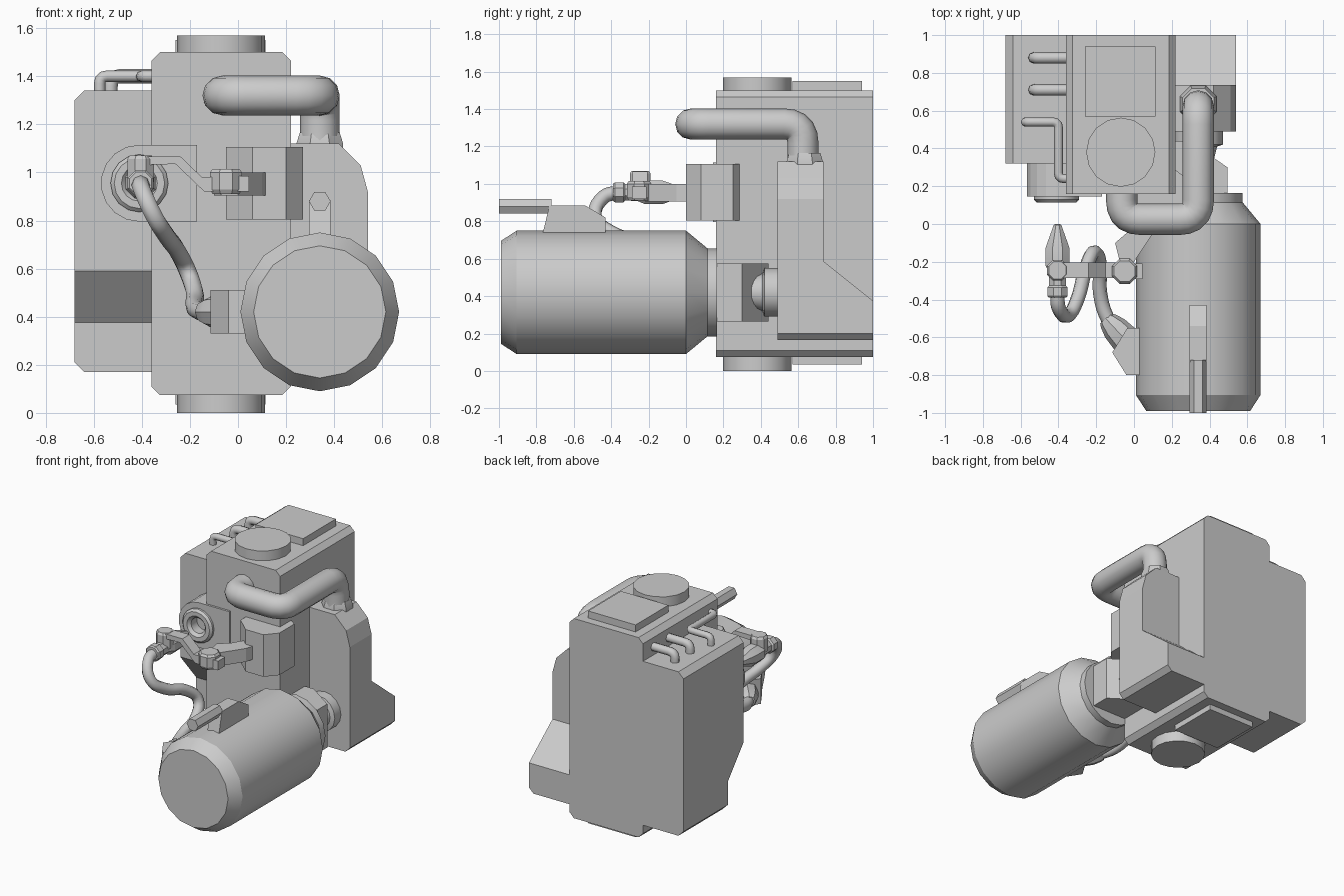
import bpy, bmesh
from math import sin, cos, tan, pi, radians
from mathutils import Vector

if "Cube" in bpy.data.objects:
    bpy.data.objects.remove(bpy.data.objects["Cube"])


def finish(name, bm, smooth=None):
    bmesh.ops.recalc_face_normals(bm, faces=bm.faces)
    me = bpy.data.meshes.new(name)
    bm.to_mesh(me)
    bm.free()
    ob = bpy.data.objects.new(name, me)
    bpy.context.collection.objects.link(ob)
    if smooth:
        shade(ob, smooth)
    return ob


def shade(ob, angle):
    bpy.ops.object.select_all(action='DESELECT')
    ob.select_set(True)
    bpy.context.view_layer.objects.active = ob
    bpy.ops.object.shade_smooth_by_angle(angle=radians(angle))


def prism(name, pts, axis, a, b):
    """Extrude a 2D profile along an axis from a to b."""
    place = {'x': lambda u, v, t: (t, u, v),
             'y': lambda u, v, t: (u, t, v),
             'z': lambda u, v, t: (u, v, t)}[axis]
    bm = bmesh.new()
    r0, r1 = [[bm.verts.new(place(u, v, t)) for u, v in pts] for t in (a, b)]
    n = len(pts)
    bm.faces.new(r0)
    bm.faces.new(r1[::-1])
    for i in range(n):
        j = (i + 1) % n
        bm.faces.new((r0[i], r0[j], r1[j], r1[i]))
    return finish(name, bm)


def box(name, x, y, z):
    return prism(name, [(x[0], y[0]), (x[1], y[0]), (x[1], y[1]), (x[0], y[1])], 'z', *z)


def lathe(name, origin, direction, profile, n=16, smooth=30, turn=0.0):
    """Turn (distance, radius) pairs around a direction, capped at both ends."""
    q = Vector(direction).to_track_quat('Z', 'Y')
    o = Vector(origin)
    bm = bmesh.new()
    rings = [[bm.verts.new(o + q @ Vector((r * cos(2 * pi * (i + turn) / n), r * sin(2 * pi * (i + turn) / n), d)))
              for i in range(n)] for d, r in profile]
    for a, b in zip(rings, rings[1:]):
        for i in range(n):
            j = (i + 1) % n
            bm.faces.new((a[i], a[j], b[j], b[i]))
    bm.faces.new(rings[0])
    bm.faces.new(rings[-1])
    return finish(name, bm, smooth)


def fillet(pts, rad, steps=5):
    """Round the inner corners of a path."""
    pts = [Vector(p) for p in pts]
    out = [pts[0]]
    for a, p, b in zip(pts, pts[1:], pts[2:]):
        s, e = p + (a - p).normalized() * rad, p + (b - p).normalized() * rad
        for i in range(steps + 1):
            t = i / steps
            out.append(s * (1 - t) ** 2 + p * 2 * t * (1 - t) + e * t * t)
    return out + [pts[-1]]


def tube(name, pts, r, kind='POLY', res=2):
    cu = bpy.data.curves.new(name, 'CURVE')
    cu.dimensions = '3D'
    cu.bevel_depth, cu.bevel_resolution, cu.use_fill_caps = r, res, True
    sp = cu.splines.new(kind)
    if kind == 'BEZIER':
        sp.bezier_points.add(len(pts) - 1)
        sp.resolution_u = 5
        for bp, p in zip(sp.bezier_points, pts):
            bp.co = p
            bp.handle_left_type = bp.handle_right_type = 'AUTO'
    else:
        sp.points.add(len(pts) - 1)
        for pt, p in zip(sp.points, pts):
            pt.co = (*p, 1)
    ob = bpy.data.objects.new(name, cu)
    bpy.context.collection.objects.link(ob)
    bpy.ops.object.select_all(action='DESELECT')
    ob.select_set(True)
    bpy.context.view_layer.objects.active = ob
    bpy.ops.object.convert(target='MESH')
    shade(bpy.context.object, 50)


# Main housing with chamfered long edges, end discs and end plates
c = 0.035
prism('main_housing', [(-0.36 + c, 0.075), (0.22 - c, 0.075), (0.22, 0.075 + c), (0.22, 1.5 - c),
                       (0.22 - c, 1.5), (-0.36 + c, 1.5), (-0.36, 1.5 - c), (-0.36, 0.075 + c)], 'y', 0.16, 1)
for side, (z0, z1), (p0, p1) in (('top', (1.48, 1.57), (1.48, 1.55)), ('bottom', (0, 0.1), (0.035, 0.1))):
    lathe(side + '_disc', (-0.07, 0.38, 0), (0, 0, 1), [(z0, 0.183), (z1, 0.183)], 16)
    box(side + '_plate', (-0.26, 0.115), (0.57, 0.94), (p0, p1))

# Left housing: deep upper part, undercut lower part, chamfered outer edges
left = prism('left_housing', [(0.32, 1.34), (1, 1.34), (1, 0.17), (0.5, 0.17), (0.5, 0.375), (0.32, 0.59)],
             'x', -0.68, -0.34)
bm = bmesh.new()
bm.from_mesh(left.data)
edges = [e for e in bm.edges if all(v.co.x < -0.67 and (v.co.z > 1.3 or v.co.z < 0.2) for v in e.verts)
         and abs(e.verts[0].co.z - e.verts[1].co.z) < 0.01]
bmesh.ops.bevel(bm, geom=edges, offset=0.04, segments=1, affect='EDGES')
bm.to_mesh(left.data)
bm.free()

# Port boss and ring on the left front
arc = [(-0.41 + 0.16 * cos(radians(a)), 0.955 + 0.16 * sin(radians(a))) for a in range(90, 271, 20)]
boss = prism('port_boss', arc + [(-0.17, 0.795), (-0.17, 1.115)], 'y', 0.145, 0.34)
lathe('port_ring', (-0.41, 0, 0.955), (0, 1, 0),
      [(0.22, 0.12), (0.13, 0.12), (0.115, 0.105), (0.115, 0.075), (0.135, 0.055), (0.2, 0.055)], 16)
cutter = lathe('port_cutter', (-0.41, 0, 0.955), (0, 1, 0), [(0.1, 0.09), (0.21, 0.09)], 16, None)
cutter.hide_render = True
cutter.hide_viewport = True
mod = boss.modifiers.new('port_hole', 'BOOLEAN')
mod.object, mod.operation, mod.solver = cutter, 'DIFFERENCE', 'EXACT'

# Right housing: rounded tower in front, sloped foot behind
prism('right_tower', [(0.2, 0.165), (0.505, 0.165), (0.54, 0.2), (0.54, 0.92), (0.51, 1.03),
                      (0.42, 1.12), (0.2, 1.12)], 'y', 0.49, 0.735)
foot = prism('right_foot', [(0.73, 0.2), (1, 0.2), (1, 0.375), (0.73, 0.59)], 'x', 0.2, 0.54)
prism('right_foot_base', [(0.2, 0.165), (0.505, 0.165), (0.54, 0.2), (0.2, 0.2)], 'y', 0.73, 1)

# Large elbow pipe and its flange
tube('elbow_pipe', fillet([(-0.065, 0.2, 1.32), (-0.065, 0.025, 1.32), (0.34, 0.025, 1.32),
                           (0.34, 0.625, 1.32), (0.34, 0.625, 1.12)], 0.1), 0.083, res=4)
lathe('pipe_flange', (0.34, 0.635, 0), (0, 0, 1), [(1.08, 0.105), (1.12, 0.105), (1.165, 0.09)], 8, 20, 0.5)

# Motor drum, mounting block and shaft bearing
lathe('motor_drum', (0.34, 0, 0.42), (0, 1, 0),
      [(-0.99, 0.275), (-0.905, 0.33), (0, 0.33), (0.115, 0.235), (0.165, 0.235)], 16, 25)
prism('motor_mount', [(0.2, 0.155), (0.495, 0.155), (0.495, 0.3), (0.29, 0.44), (0.2, 0.44)], 'z', 0.265, 0.575)
lathe('shaft_bearing', (0.34, 0, 0.42), (0, 1, 0),
      [(0.33, 0.05), (0.35, 0.085), (0.41, 0.1), (0.42, 0.13), (0.52, 0.13)], 16, 30)

# Cable box on the motor
prism('cable_box', [(-0.765, 0.7), (-0.765, 0.74), (-0.73, 0.885), (-0.54, 0.885), (-0.43, 0.82), (-0.43, 0.7)],
      'x', 0.295, 0.385)
lathe('cable_stub', (0.34, 0, 0.88), (0, 1, 0), [(-1, 0.045), (-0.72, 0.045)], 6, None)

# Faceted control box and arm to the valve
prism('control_box', [(-0.05, 0.2), (-0.05, 0.1), (0.06, 0), (0.2, 0), (0.27, 0.08), (0.27, 0.25),
                      (0.22, 0.285), (0.1, 0.285)], 'z', 0.805, 1.105)
prism('valve_arm', [(-0.07, -0.22), (-0.1, -0.1), (-0.03, -0.04), (0.03, 0.06), (0.13, 0.06),
                    (0.1, -0.05), (0.0, -0.2)], 'z', 0.905, 1.0)

# Valve, its plug and the cranked link to the nozzle
lathe('valve_body', (-0.05, -0.25, 0), (0, 0, 1), [(0.91, 0.06), (0.93, 0.072), (1.0, 0.072), (1.015, 0.06)],
      8, 20, 0.5)
box('valve_plug', (-0.05, 0.045), (-0.29, -0.21), (0.92, 0.985))
prism('link_arm', [(-0.42, 1.03), (-0.26, 1.035), (-0.14, 0.92), (-0.06, 0.92), (-0.06, 0.98),
                   (-0.15, 0.98), (-0.24, 1.067), (-0.42, 1.067)], 'y', -0.285, -0.205)

# Nozzle with cap and hose collar
lathe('nozzle', (-0.405, 0, 0.955), (0, 1, 0),
      [(-0.39, 0.05), (-0.38, 0.058), (-0.335, 0.058), (-0.325, 0.048), (-0.26, 0.05), (-0.22, 0.068),
       (-0.125, 0.068), (-0.005, 0.022), (0, 0.012)], 8, 20, 0.5)
lathe('nozzle_cap', (-0.405, -0.245, 0), (0, 0, 1), [(0.96, 0.06), (1.055, 0.06), (1.07, 0.05)], 8, 20, 0.5)

# Flexible hose, end fitting and motor bracket
tube('hose', [(-0.405, -0.36, 0.955), (-0.4, -0.44, 0.93), (-0.35, -0.485, 0.82), (-0.3, -0.4, 0.74),
              (-0.25, -0.22, 0.67), (-0.21, -0.15, 0.59), (-0.18, -0.22, 0.5), (-0.18, -0.36, 0.44),
              (-0.14, -0.5, 0.42), (-0.08, -0.58, 0.42)], 0.038, 'BEZIER')
lathe('hose_fitting', (-0.15, -0.5, 0.42), (0.7, -0.75, 0), [(0, 0.04), (0.02, 0.052), (0.07, 0.07), (0.16, 0.08)],
      8, 20)
prism('hose_bracket', [(0.06, -0.8), (-0.04, -0.8), (-0.115, -0.68), (-0.035, -0.55), (0.06, -0.55)],
      'z', 0.33, 0.51)

# Small tubes between left and main housings
for i, y in enumerate((0.88, 0.71)):
    tube(f'short_tube_{i + 1}', fillet([(-0.33, y, 1.4), (-0.53, y, 1.4), (-0.53, y, 1.32)], 0.04, 3), 0.03)
tube('long_tube', fillet([(-0.33, 0.24, 1.4), (-0.4, 0.24, 1.4), (-0.4, 0.54, 1.4), (-0.575, 0.54, 1.4),
                          (-0.575, 0.54, 1.32)], 0.03, 3), 0.024)
